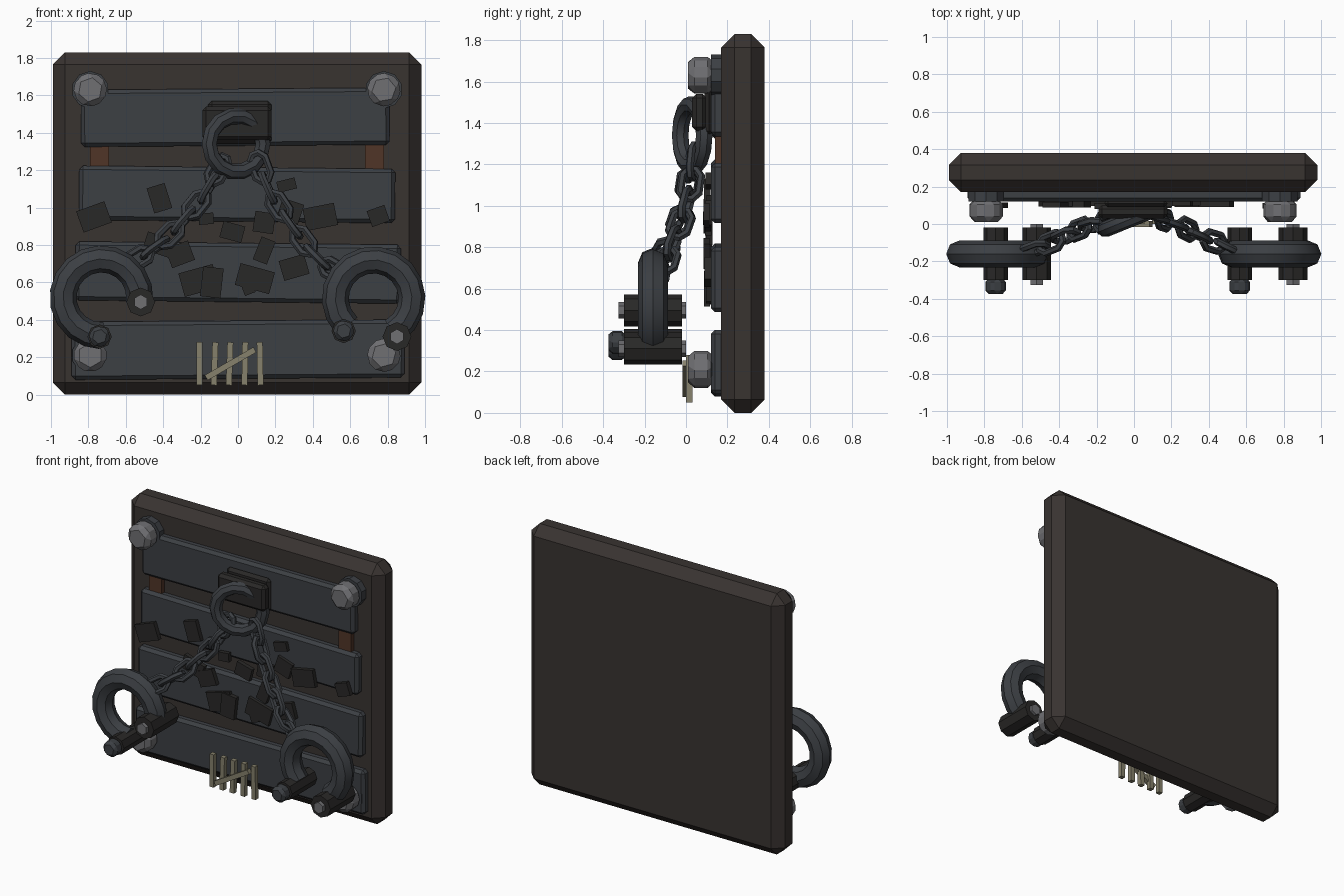
import bpy, math, random
from mathutils import Vector, Matrix

if "Cube" in bpy.data.objects:
    bpy.data.objects.remove(bpy.data.objects["Cube"])
random.seed(4)


def mat(name, c):
    m = bpy.data.materials.new(name)
    m.diffuse_color = (*c, 1)
    m.use_nodes = True
    m.node_tree.nodes["Principled BSDF"].inputs["Base Color"].default_value = m.diffuse_color
    return m


SLAB = mat("dark_slab", (0.04, 0.033, 0.03))
IRON = mat("iron", (0.045, 0.05, 0.057))
DARK = mat("soot", (0.022, 0.021, 0.02))
RUST = mat("rust", (0.08, 0.035, 0.02))
STEEL = mat("steel", (0.16, 0.16, 0.17))
BONE = mat("bone", (0.24, 0.22, 0.15))


def bevel(o, w):
    if w:
        b = o.modifiers.new("chamfer", 'BEVEL')
        b.width = w
        b.segments = 1


def box(name, x0, x1, y0, y1, z0, z1, m, bev=0, roll=0):
    bpy.ops.mesh.primitive_cube_add(size=1, location=((x0+x1)/2, (y0+y1)/2, (z0+z1)/2))
    o = bpy.context.object
    o.name = name
    o.scale = (x1-x0, y1-y0, z1-z0)
    bpy.ops.object.transform_apply(location=False, rotation=False, scale=True)
    o.rotation_euler[1] = math.radians(roll)
    o.data.materials.append(m)
    bevel(o, bev)
    return o


def rod(name, x, z, y0, y1, r, m, n=8, bev=0, roll=0):
    # cylinder running along y
    bpy.ops.mesh.primitive_cylinder_add(vertices=n, radius=r, depth=y1-y0)
    o = bpy.context.object
    o.name = name
    o.matrix_world = (Matrix.Translation((x, (y0+y1)/2, z))
                      @ Matrix.Rotation(math.radians(roll), 4, 'Y')
                      @ Matrix.Rotation(math.pi/2, 4, 'X'))
    o.data.materials.append(m)
    bevel(o, bev)
    return o


def tube(name, pts, r, m, closed, res=1):
    # round bar swept along a polyline
    cu = bpy.data.curves.new(name, 'CURVE')
    cu.dimensions = '3D'
    cu.bevel_depth = r
    cu.bevel_resolution = res
    cu.use_fill_caps = True
    s = cu.splines.new('POLY')
    s.points.add(len(pts)-1)
    for p, q in zip(s.points, pts):
        p.co = (*q, 1)
    s.use_cyclic_u = closed
    o = bpy.data.objects.new(name, cu)
    bpy.context.collection.objects.link(o)
    bpy.ops.object.select_all(action='DESELECT')
    o.select_set(True)
    bpy.context.view_layer.objects.active = o
    bpy.ops.object.convert(target='MESH')
    o = bpy.context.object
    o.data.materials.append(m)
    bpy.ops.object.shade_smooth_by_angle(angle=math.radians(40))
    return o


# backing slab
box("back_slab", -.99, .98, .17, .38, 0, 1.83, SLAB, .065)

# four slightly crooked planks
for i, (x0, x1, z0, z1, roll) in enumerate([
        (-.84, .81, 1.33, 1.635, -.4), (-.85, .84, .925, 1.215, .6),
        (-.87, .87, .495, .81, .6), (-.89, .89, .085, .395, -.4)]):
    box(f"plank_{i+1}", x0, x1, .12, .2, z0, z1, IRON, .02, roll)

# rusty joining straps
for x in (-.74, .73):
    box("strap", x-.05, x+.05, .14, .2, 1.15, 1.4, RUST)

# corner bolts with washers
for x, z, roll in [(-.79, 1.63, 10), (.78, 1.63, 20), (-.79, .21, 0), (.78, .21, 15)]:
    rod("bolt_washer", x, z, .12, .18, .1, IRON, 10)
    rod("bolt_head", x, z, .01, .135, .1, STEEL, 6, .03, roll)

# anchor plate, block and ring
box("anchor_plate", -.16, .18, .09, .13, 1.34, 1.57, DARK, .02)
box("anchor_block", -.19, .18, .03, .1, 1.36, 1.54, DARK, .02)
ring_turn = Matrix.Rotation(math.radians(22), 3, 'Z')
ring = [Vector((-.01, .03, 1.34)) + ring_turn @ Vector((.155*math.cos(a), 0, .15*math.sin(a)))
        for a in [2*math.pi*k/14 for k in range(14)]]
tube("anchor_ring", ring, .043, IRON, True, 2)


def chain(name, path, count, twist0):
    path = [Vector(p) for p in path]
    seg = [(b-a).length for a, b in zip(path, path[1:])]

    def at(d):
        for a, b, s in zip(path, path[1:], seg):
            if d <= s:
                return a.lerp(b, d/s)
            d -= s
        return path[-1]
    total = sum(seg)
    for k in range(count):
        d = total*(k+.5)/count
        c = at(d)
        t = (at(min(d+.06, total)) - at(d-.06 if d > .06 else 0)).normalized()
        side = t.cross(Vector((0, 1, 0))).normalized()
        ang = math.radians(twist0 + (80 if k % 2 else 0))
        side = Matrix.Rotation(ang, 3, t) @ side
        # elongated hexagonal link
        shape = [(.078, .018), (.045, .045), (-.045, .045), (-.078, .018),
                 (-.078, -.018), (-.045, -.045), (.045, -.045), (.078, -.018)]
        tube(name, [c + t*u + side*v for u, v in shape], .02, IRON, True)


# two chains hanging from the ring
chain("left_chain_link", [(-.08, .03, 1.25), (-.17, .01, 1.08), (-.3, -.03, .92),
                          (-.42, -.09, .8), (-.58, -.15, .7)], 7, 20)
chain("right_chain_link", [(.1, .04, 1.27), (.17, .02, 1.08), (.27, -.02, .93),
                           (.38, -.08, .78), (.48, -.11, .68), (.56, -.15, .64)], 7, 15)


def shackle(side, cx, cz, a0, a1, R, hinge, lock):
    n = 14
    pts = []
    for k in range(n+1):
        a = math.radians(a0 + (a1-a0)*k/n)
        pts.append(Vector((cx+R*math.cos(a), -.16, cz+R*math.sin(a))))
    tube(side + "_shackle", pts, .072, IRON, False, 2)
    # hinge barrel with a long pin
    rod(side + "_hinge", *hinge, -.30, -.02, .077, DARK, 8)
    rod(side + "_hinge_pin", *hinge, -.325, 0, .04, STEEL, 6)
    # lock barrel with a faceted bolt
    rod(side + "_lock", *lock, -.30, -.02, .065, DARK, 8)
    rod(side + "_lock_bolt", *lock, -.375, -.29, .062, IRON, 6, .02, 12)


shackle("left", -.73, .52, -5, 270, .205, (-.52, .495), (-.74, .31))
shackle("right", .725, .515, -58, 225, .205, (.85, .31), (.565, .34))

# soot chips on the planks: x, z, width, height
for x, z, w, h in [(-.77, .95, .16, .12), (-.42, 1.05, .10, .14), (-.17, .94, .08, .06),
                   (-.03, .87, .12, .09), (.26, 1.12, .10, .06), (.44, .95, .17, .12),
                   (.75, .955, .10, .09), (.14, .77, .08, .13), (.09, .62, .19, .12),
                   (-.21, .61, .19, .13), (-.14, .6, .11, .16), (-.42, .8, .16, .10),
                   (.05, .58, .06, .09), (.14, .92, .11, .11), (.30, .68, .14, .11),
                   (-.31, .75, .13, .11), (.28, .98, .12, .11)]:
    y = random.uniform(.08, .1)
    box("chip", x-w/2, x+w/2, y, y+.03, z-h/2, z+h/2, DARK, 0, random.uniform(-25, 25))

# tally marks
for k, x in enumerate((-.205, -.125, -.045, .037, .118)):
    box("tally_stick", x-.016, x+.016, 0, .032, .05, .28, BONE, 0, (0, 2, 2, 1, -1)[k])
box("tally_slash", -.19, .11, -.016, .016, .149, .181, BONE, 0, -30)
